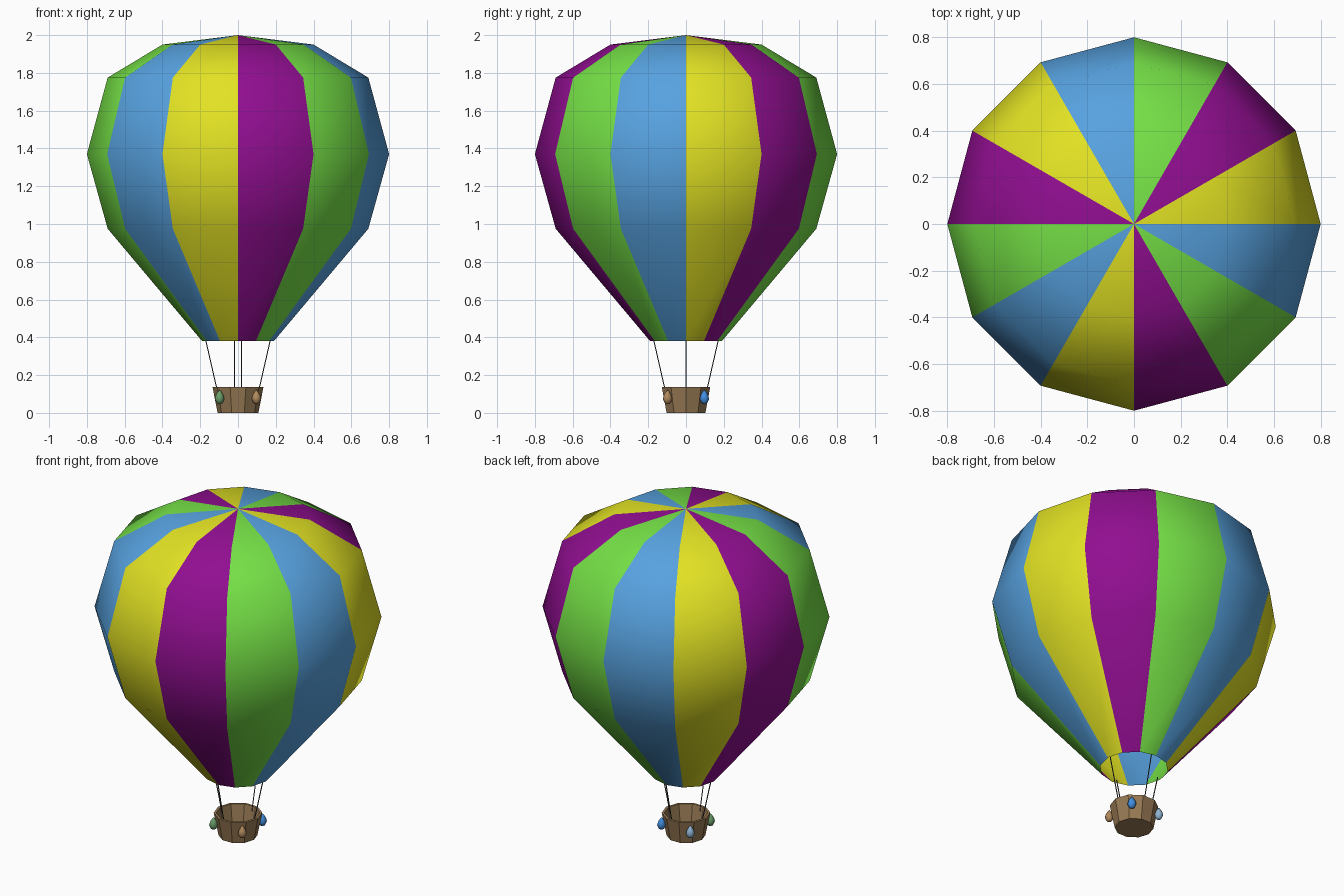
import bpy, bmesh, math
from mathutils import Vector

if "Cube" in bpy.data.objects:
    bpy.data.objects.remove(bpy.data.objects["Cube"])


def material(name, rgb):
    """Flat colour given as sRGB 0-255, stored as linear."""
    m = bpy.data.materials.new(name)
    lin = [((c / 255 + 0.055) / 1.055) ** 2.4 if c > 10 else c / 255 / 12.92 for c in rgb]
    m.diffuse_color = (*lin, 1)
    m.use_nodes = True
    m.node_tree.nodes["Principled BSDF"].inputs["Base Color"].default_value = m.diffuse_color
    return m


def lathe(name, profile, sides, mats, smooth=False, turn=0.0, loc=(0, 0, 0)):
    """Spin (radius, z) points round z; a zero radius becomes a pole.
    Vertical panels take the materials in turn."""
    bm = bmesh.new()
    rings = []
    for r, z in profile:
        if r == 0:
            rings.append([bm.verts.new((0, 0, z))] * sides)
        else:
            angs = [turn + 2 * math.pi * i / sides for i in range(sides)]
            rings.append([bm.verts.new((r * math.cos(a), r * math.sin(a), z)) for a in angs])
    for low, high in zip(rings, rings[1:]):
        for i in range(sides):
            j = (i + 1) % sides
            corners = list(dict.fromkeys((low[i], low[j], high[j], high[i])))
            f = bm.faces.new(corners)
            f.material_index = i % len(mats)
            f.smooth = smooth
    me = bpy.data.meshes.new(name)
    bm.to_mesh(me)
    bm.free()
    for m in mats:
        me.materials.append(m)
    ob = bpy.data.objects.new(name, me)
    ob.location = loc
    bpy.context.collection.objects.link(ob)
    return ob


def rod(name, a, b, radius, mat):
    a, b = Vector(a), Vector(b)
    d = b - a
    ob = lathe(name, [(radius, 0), (radius, d.length)], 6, [mat], True, loc=a)
    ob.rotation_euler = d.to_track_quat('Z', 'Y').to_euler()


yellow = material("yellow", (226, 226, 36))
purple = material("purple", (145, 14, 145))
green = material("green", (117, 224, 70))
blue = material("blue", (87, 162, 224))
wicker = material("wicker brown", (152, 122, 84))
rope = material("rope grey", (70, 70, 70))
bag_mats = [material("bag blue", (66, 142, 224)), material("bag pale blue", (146, 182, 212)),
            material("bag green", (108, 160, 108)), material("bag tan", (178, 138, 94))]

# Striped envelope, open at the mouth
lathe("envelope", [(0.19, 0.38), (0.69, 0.975), (0.8, 1.37), (0.69, 1.775), (0.4, 1.95), (0, 2.0)],
      12, [yellow, purple, green, blue], smooth=True)

# Hollow basket
lathe("basket", [(0, 0), (0.108, 0), (0.135, 0.138), (0.121, 0.138), (0.097, 0.015), (0, 0.015)],
      10, [wicker])

# Ropes from mouth to basket, slightly off centre
for k in range(4):
    a = k * math.pi / 2
    off = -0.018 if k == 3 else 0.018 if k == 1 else 0
    top = (0.172 * math.cos(a) + off, 0.172 * math.sin(a), 0.39)
    low = (0.108 * math.cos(a) + off, 0.108 * math.sin(a), 0.11)
    rod(f"rope_{k + 1}", low, top, 0.003, rope)

# Teardrop sandbags on the diagonals
for k, m in enumerate(bag_mats):
    a = math.pi / 4 + k * math.pi / 2
    lathe(f"sandbag_{k + 1}",
          [(0, 0.045), (0.016, 0.053), (0.025, 0.074), (0.02, 0.094), (0.009, 0.112), (0, 0.122)],
          8, [m], smooth=True, loc=(0.138 * math.cos(a), 0.138 * math.sin(a), 0))
